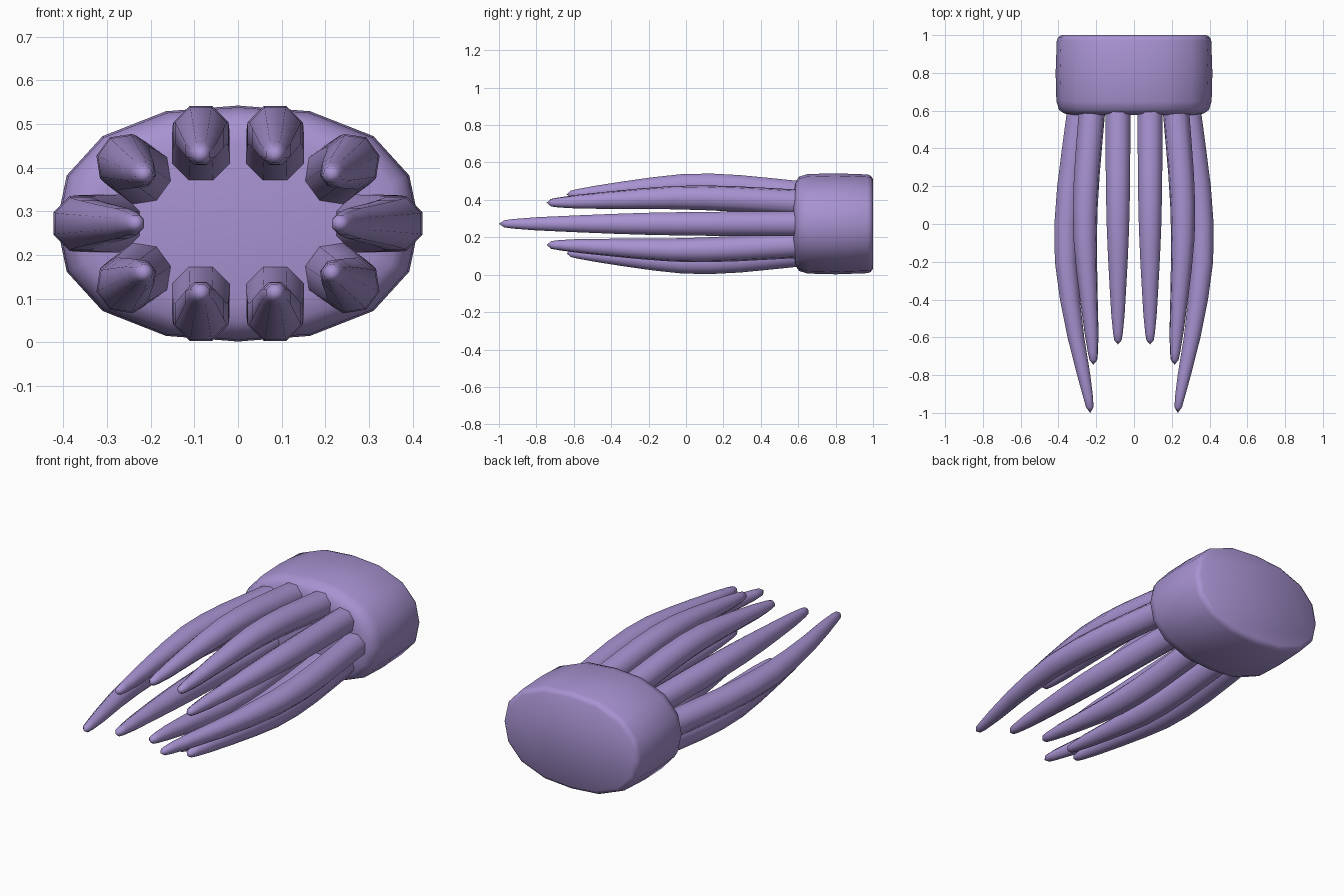
import bpy, bmesh, math
from mathutils import Vector

if "Cube" in bpy.data.objects:
    bpy.data.objects.remove(bpy.data.objects["Cube"])

CZ = 0.272  # height of the long axis

mat = bpy.data.materials.new("lavender")
mat.diffuse_color = (0.39, 0.29, 0.64, 1)
mat.use_nodes = True
mat.node_tree.nodes["Principled BSDF"].inputs["Base Color"].default_value = mat.diffuse_color


def loft(name, rings, tip=None, angle=60):
    """Skin a list of vertex rings, capping the start and closing on a tip or cap."""
    bm = bmesh.new()
    vr = [[bm.verts.new(p) for p in r] for r in rings]
    n = len(vr[0])
    for a, b in zip(vr, vr[1:]):
        for i in range(n):
            j = (i + 1) % n
            bm.faces.new((a[i], a[j], b[j], b[i]))
    bm.faces.new(vr[0])
    if tip is None:
        bm.faces.new(vr[-1])
    else:
        t = bm.verts.new(tip)
        for i in range(n):
            bm.faces.new((vr[-1][i], vr[-1][(i + 1) % n], t))
    bmesh.ops.recalc_face_normals(bm, faces=bm.faces)
    me = bpy.data.meshes.new(name)
    bm.to_mesh(me)
    bm.free()
    me.materials.append(mat)
    ob = bpy.data.objects.new(name, me)
    bpy.context.collection.objects.link(ob)
    bpy.ops.object.select_all(action='DESELECT')
    ob.select_set(True)
    bpy.context.view_layer.objects.active = ob
    bpy.ops.object.shade_smooth_by_angle(angle=math.radians(angle))
    return ob


# Oval base drum: 16-sided outline, rounded front and back rims
quarter = [(0.415, 0), (0.392, 0.11), (0.31, 0.2), (0.165, 0.257), (0, 0.27)]
outline = quarter + [(-x, z) for x, z in quarter[-2::-1]]
outline += [(x, -z) for x, z in outline[-2:0:-1]]
profile = [(1.0, 0.03), (0.987, 0.012), (0.97, 0.006), (0.8, 0.0),
           (0.65, 0.004), (0.605, 0.018), (0.585, 0.045), (0.576, 0.09)]
loft("base_drum", [[Vector((x * (1 - d / 0.415), y, CZ + z * (1 - d / 0.27)))
                    for x, z in outline] for y, d in profile])

# Tentacle shape along its length: (t, bulge share, tip share, radius)
SHAPE = [(-0.04, -0.1, 0, 0.072), (0, 0, 0, 0.072), (0.125, 0.38, 0, 0.071),
         (0.25, 0.74, 0, 0.07), (0.375, 0.97, 0, 0.068), (0.5, 1.0, 0.02, 0.064),
         (0.625, 0.78, 0.1, 0.057), (0.75, 0.5, 0.3, 0.048),
         (0.875, 0.2, 0.65, 0.038), (0.95, 0.05, 0.88, 0.028), (0.982, 0, 0.96, 0.021)]


def tentacle(name, base, bulge, tip, end_y):
    """base, bulge and tip are (x, z) centres relative to the long axis."""
    base, bulge, tip = Vector(base), Vector(bulge), Vector(tip)
    length = 0.6 - end_y
    out = math.atan2(bulge.y - base.y, bulge.x - base.x)

    def centre(b, e):
        return base + (bulge - base) * b + (tip - base) * e

    rings = []
    for t, b, e, r in SHAPE:
        c = centre(b, e)
        ring = []
        for k in range(8):
            a = out + (k + 0.5) * math.pi / 4
            ring.append(Vector((c.x + r * math.cos(a), 0.6 - t * length,
                                CZ + c.y + r * math.sin(a))))
        rings.append(ring)
    loft(name, rings, Vector((tip.x, end_y, CZ + tip.y)))


# Ten tentacles, mirrored left/right and above/below
for sx, side in ((1, "right"), (-1, "left")):
    tentacle(f"{side}_outer_tentacle", (sx * 0.288, 0), (sx * 0.361, 0),
             (sx * 0.232, 0), -1.0)
    for sz, level in ((1, "upper"), (-1, "lower")):
        tentacle(f"{side}_{level}_middle_tentacle", (sx * 0.222, sz * 0.113),
                 (sx * 0.259, sz * 0.14), (sx * 0.215, sz * 0.113), -0.745)
        tentacle(f"{side}_{level}_inner_tentacle", (sx * 0.085, sz * 0.163),
                 (sx * 0.085, sz * 0.207), (sx * 0.085, sz * 0.158), -0.638)
